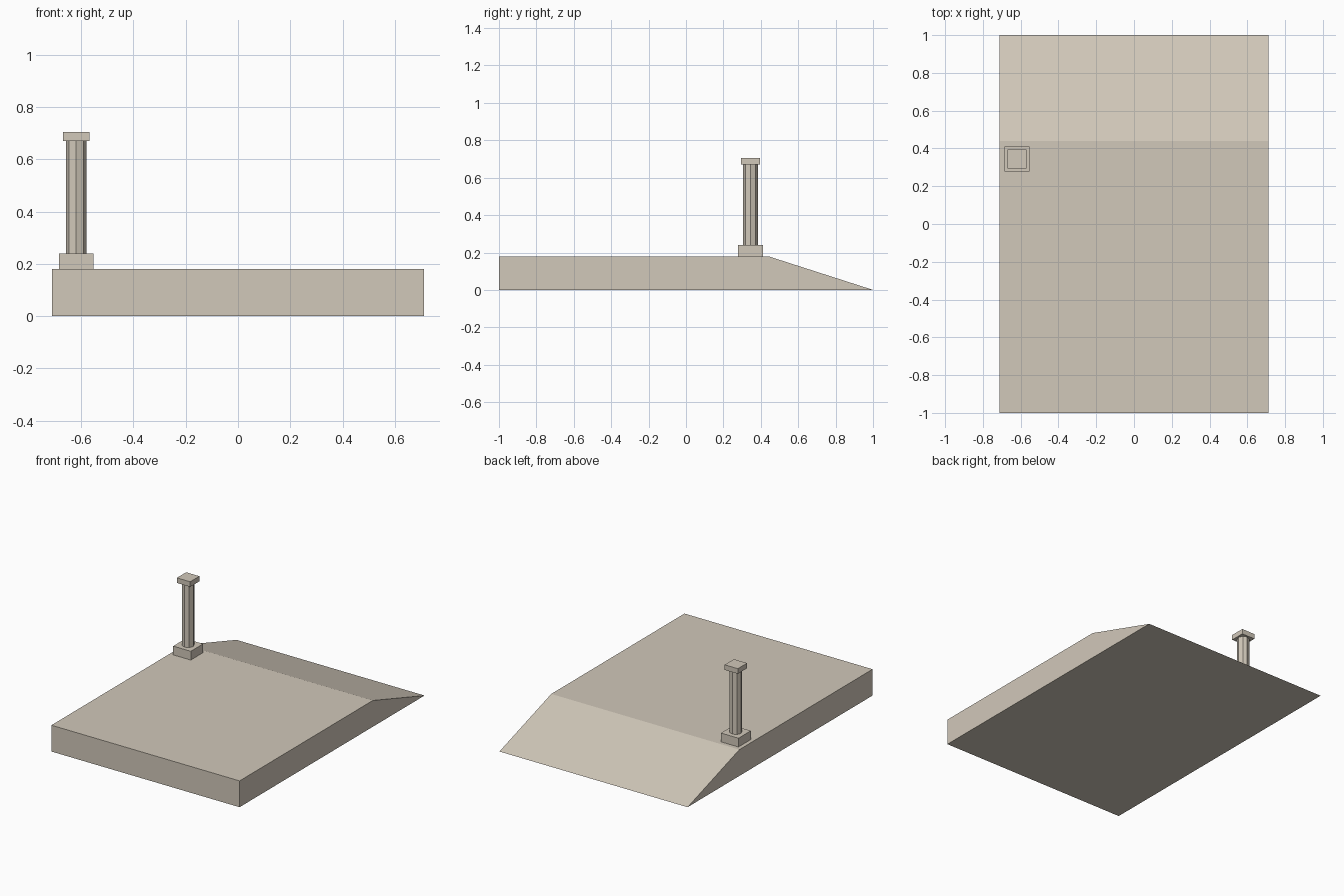
import bpy, bmesh, math

if "Cube" in bpy.data.objects:
    bpy.data.objects.remove(bpy.data.objects["Cube"])

stone = bpy.data.materials.new("pale_stone")
stone.diffuse_color = (0.64, 0.58, 0.49, 1)
stone.use_nodes = True
stone.node_tree.nodes["Principled BSDF"].inputs["Base Color"].default_value = stone.diffuse_color


def finish(name, bm):
    bmesh.ops.recalc_face_normals(bm, faces=bm.faces)
    mesh = bpy.data.meshes.new(name)
    bm.to_mesh(mesh)
    bm.free()
    mesh.materials.append(stone)
    obj = bpy.data.objects.new(name, mesh)
    bpy.context.collection.objects.link(obj)


def block(name, x, y, z0, z1, width):
    bm = bmesh.new()
    bmesh.ops.create_cube(bm, size=1)
    for v in bm.verts:
        v.co = (x + v.co.x * width, y + v.co.y * width,
                z0 if v.co.z < 0 else z1)
    finish(name, bm)


# Platform: side profile with a ramp at the back, extruded across x
HALF = 0.712
bm = bmesh.new()
profile = [(-1, 0), (1, 0), (0.44, 0.18), (-1, 0.18)]
face = bm.faces.new([bm.verts.new((-HALF, y, z)) for y, z in profile])
ext = bmesh.ops.extrude_face_region(bm, geom=[face])
for g in ext["geom"]:
    if isinstance(g, bmesh.types.BMVert):
        g.co.x = HALF
finish("ramped_platform", bm)

# Column: square plinth, eight-sided shaft, square cap
CX, CY = -0.619, 0.345
block("column_plinth", CX, CY, 0.18, 0.24, 0.133)
bm = bmesh.new()
bmesh.ops.create_cone(bm, cap_ends=True, segments=8, radius1=0.039,
                      radius2=0.039, depth=0.43)
bmesh.ops.translate(bm, verts=bm.verts, vec=(CX, CY, 0.455))
finish("column_shaft", bm)
block("column_cap", CX, CY, 0.67, 0.705, 0.1)
